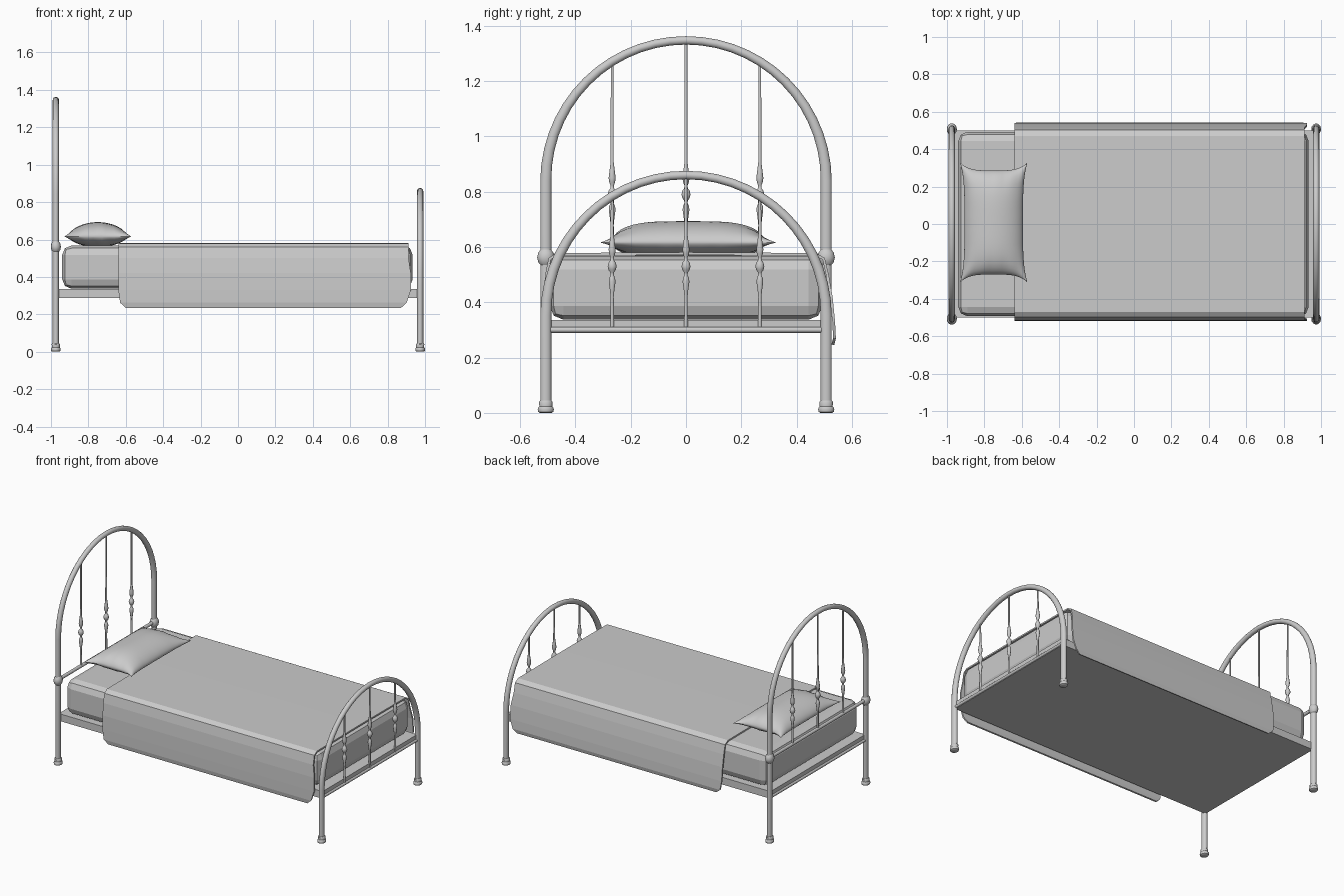
import bpy, bmesh, math
from math import sin, cos, pi

if "Cube" in bpy.data.objects:
    bpy.data.objects.remove(bpy.data.objects["Cube"])


def make(name, bm, smooth=True):
    bmesh.ops.recalc_face_normals(bm, faces=bm.faces)
    me = bpy.data.meshes.new(name)
    bm.to_mesh(me)
    bm.free()
    ob = bpy.data.objects.new(name, me)
    bpy.context.collection.objects.link(ob)
    bpy.context.view_layer.objects.active = ob
    bpy.ops.object.select_all(action='DESELECT')
    ob.select_set(True)
    if smooth:
        bpy.ops.object.shade_smooth_by_angle(angle=math.radians(40))
    return ob


def lathe(name, profile, x, y, n=14, sx=1.0):
    """Turned part from (radius, z) pairs."""
    bm = bmesh.new()
    rings = [[bm.verts.new((x + sx * r * cos(2 * pi * i / n), y + r * sin(2 * pi * i / n), z))
              for i in range(n)] for r, z in profile]
    for a, b in zip(rings, rings[1:]):
        for i in range(n):
            bm.faces.new((a[i], a[(i + 1) % n], b[(i + 1) % n], b[i]))
    bm.faces.new(rings[0])
    bm.faces.new(rings[-1])
    return make(name, bm)


def arch(name, x, zc, R=0.507, n=14, seg=28):
    """Bent tube: leg, half circle, leg; slimmer at the crown."""
    path = [(-R, 0.03, -1, 0)]
    path += [(-R * cos(pi * i / seg), zc + R * sin(pi * i / seg),
              -cos(pi * i / seg), sin(pi * i / seg)) for i in range(seg + 1)]
    path += [(R, 0.03, 1, 0)]
    bm = bmesh.new()
    rings = []
    for y, z, ny, nz in path:
        r = 0.0205 - 0.005 * nz
        rings.append([bm.verts.new((x + 0.0165 * cos(2 * pi * k / n),
                                    y + ny * r * sin(2 * pi * k / n),
                                    z + nz * r * sin(2 * pi * k / n))) for k in range(n)])
    for a, b in zip(rings, rings[1:]):
        for i in range(n):
            bm.faces.new((a[i], a[(i + 1) % n], b[(i + 1) % n], b[i]))
    bm.faces.new(rings[0])
    bm.faces.new(rings[-1])
    return make(name, bm)


def box(name, lo, hi, bevel=0, seg=2):
    bm = bmesh.new()
    bmesh.ops.create_cube(bm, size=1)
    for v in bm.verts:
        v.co = [(a + b) / 2 + c * (b - a) for a, b, c in zip(lo, hi, v.co)]
    if bevel:
        bmesh.ops.bevel(bm, geom=bm.edges[:], offset=bevel, segments=seg,
                        profile=0.5, affect='EDGES')
    return make(name, bm, False)


def cross_bar(name, x, z, r):
    bm = bmesh.new()
    bmesh.ops.create_cone(bm, cap_ends=True, segments=12, radius1=r, radius2=r, depth=1.0)
    for v in bm.verts:
        v.co = (x + v.co.x, v.co.z, z + v.co.y)
    return make(name, bm)


# Head and foot frames: arch, feet, turned spindles
DECOR = [(.006, -.11), (.008, -.09), (.013, -.055), (.011, -.042), (.006, -.032), (.007, -.022),
         (.014, -.013), (.017, 0), (.014, .013), (.007, .022), (.006, .032), (.011, .044),
         (.0135, .06), (.010, .085), (.006, .115)]
for part, x, zc, z0, mid in (("headboard", -0.974, 0.84, 0.565, 0.79),
                             ("footboard", 0.974, 0.353, 0.31, 0.53)):
    arch(part + "_arch", x, zc)
    for y in (-0.507, 0.507):
        lathe(part + "_foot", [(.022, 0), (.028, .004), (.030, .012), (.028, .020), (.024, .024),
                               (.025, .040), (.021, .045)], x, y, sx=.88)
    for y in (-0.267, 0, 0.267):
        top = zc + math.sqrt(0.507 ** 2 - y * y)
        lathe(part + "_spindle", [(.007, z0)] + [(r, mid + z) for r, z in DECOR] + [(.005, top)],
              x, y, n=10)

# Headboard cross rail with collars, footboard lower rail
cross_bar("headboard_rail", -0.974, 0.565, 0.011)
for y in (-0.507, 0.507):
    lathe("headboard_collar", [(.02, .535), (.028, .545), (.032, .562), (.028, .579), (.02, .59)],
          -0.974, y, sx=.85)
cross_bar("footboard_rail", 0.974, 0.30, 0.010)
cross_bar("headboard_lower_rail", -0.974, 0.30, 0.010)

# Base and mattress
box("bed_base", (-0.975, -0.5, 0.288), (0.975, 0.5, 0.336))
box("mattress", (-0.94, -0.493, 0.337), (0.934, 0.493, 0.568), 0.05)

# Blanket: draped section swept along x, lower corners rounded
SECTION = [(-.513, .235), (-.518, .262), (-.518, .33), (-.516, .42), (-.509, .50), (-.497, .56),
           (-.47, .578), (0, .581), (.47, .578), (.502, .56), (.516, .50), (.530, .42),
           (.539, .33), (.542, .27), (.536, .245)]
bm = bmesh.new()
rows = []
for i, (y, z) in enumerate(SECTION):
    edge = min(i, len(SECTION) - 1 - i)
    inset = (0.04, 0.01)[edge] if edge < 2 else 0
    flare = 0.012 if edge in (2, 3) else 0
    x0, x1 = -0.64 + inset, 0.912 - inset + flare
    rows.append([bm.verts.new((x0 + (x1 - x0) * k / 4, y, z)) for k in range(5)])
for a, b in zip(rows, rows[1:]):
    for k in range(4):
        bm.faces.new((a[k], a[k + 1], b[k + 1], b[k]))
blanket = make("blanket", bm, False)
blanket.modifiers.new("thickness", 'SOLIDIFY').thickness = 0.01
blanket.modifiers["thickness"].offset = -1 if blanket.data.polygons[28].normal.z > 0 else 1

# Pillow: two puffed sheets with drawn-out corners
N = 24
bm = bmesh.new()
for side, h in ((1, 0.077), (-1, 0.056)):
    g = []
    for i in range(N + 1):
        u = sin(pi / 2 * (2 * i / N - 1))
        row = []
        for j in range(N + 1):
            v = sin(pi / 2 * (2 * j / N - 1))
            px = -0.75 + 0.18 * u * (1 - 0.13 * (1 - v ** 4))
            py = 0.008 + 0.32 * v * (1 - 0.13 * (1 - u ** 4))
            puff = ((1 - u * u) * (1 - v ** 4)) ** 0.6
            crease = 1 + 0.10 * sin(14 * u) * abs(v) ** 6 + 0.05 * sin(19 * v) * u ** 6
            row.append(bm.verts.new((px, py, 0.616 + side * h * puff * crease)))
        g.append(row)
    for i in range(N):
        for j in range(N):
            bm.faces.new((g[i][j], g[i + 1][j], g[i + 1][j + 1], g[i][j + 1]))
bmesh.ops.remove_doubles(bm, verts=bm.verts, dist=0.0005)
make("pillow", bm)
